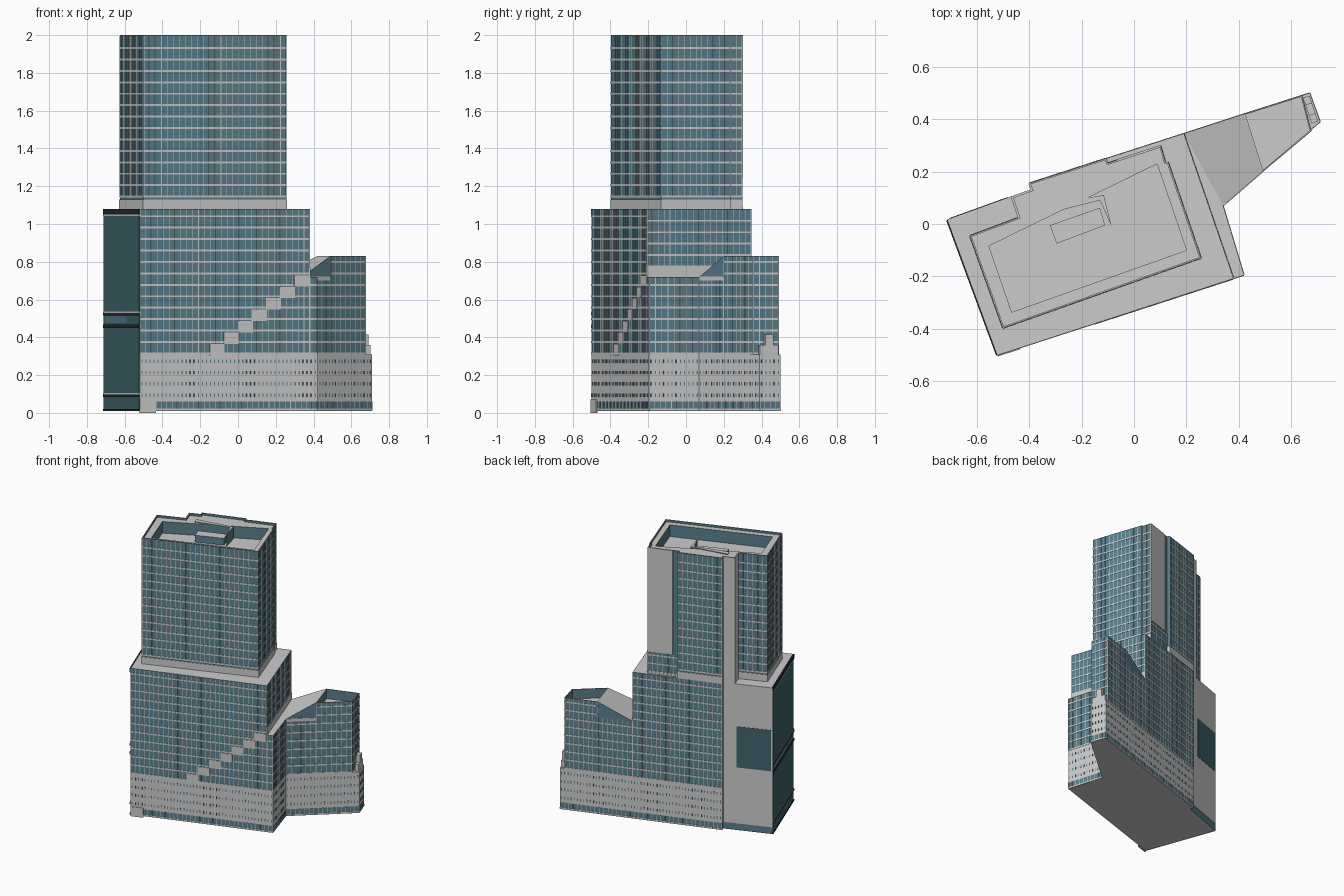
import bpy, bmesh
from mathutils import Vector

if "Cube" in bpy.data.objects:
    bpy.data.objects.remove(bpy.data.objects["Cube"])


def material(name, col):
    m = bpy.data.materials.new(name)
    m.diffuse_color = (*col, 1)
    m.use_nodes = True
    m.node_tree.nodes["Principled BSDF"].inputs["Base Color"].default_value = m.diffuse_color
    return m


GREY = material("concrete", (0.62, 0.61, 0.60))
GLASS = material("glass", (0.10, 0.21, 0.26))
TEAL = material("dark_glass", (0.05, 0.13, 0.15))
DARK = material("dark_trim", (0.02, 0.025, 0.03))


def finish(name, bm, mats):
    bmesh.ops.recalc_face_normals(bm, faces=bm.faces[:])
    me = bpy.data.meshes.new(name)
    bm.to_mesh(me)
    bm.free()
    for m in mats:
        me.materials.append(m)
    ob = bpy.data.objects.new(name, me)
    bpy.context.collection.objects.link(ob)
    return ob


def prism(name, pts, z0, z1, side=GLASS, rim=None):
    """Extruded plan; z1 may be one height per point; rim = (width, depth) parapet."""
    bm = bmesh.new()
    n = len(pts)
    tops = z1 if isinstance(z1, (list, tuple)) else [z1] * n
    lo = [bm.verts.new((x, y, z0)) for x, y in pts]
    hi = [bm.verts.new((x, y, z)) for (x, y), z in zip(pts, tops)]
    bm.faces.new(lo[::-1])
    top = bm.faces.new(hi)
    for i in range(n):
        j = (i + 1) % n
        bm.faces.new((lo[i], lo[j], hi[j], hi[i]))
    bm.normal_update()
    if rim:
        bmesh.ops.inset_region(bm, faces=[top], thickness=rim[0])
        inner = bmesh.ops.extrude_discrete_faces(bm, faces=[top])["faces"][0]
        bmesh.ops.translate(bm, verts=inner.verts[:], vec=(0, 0, -rim[1]))
    bm.normal_update()
    for f in bm.faces:
        f.material_index = 0 if abs(f.normal.z) > 0.1 else 1
    return finish(name, bm, [GREY, side])


def add_panel(bm, a, b, s0, s1, z0, z1, d=0.002):
    """Thin box on wall a-b between distances s0 and s1; outside is to the right of a->b."""
    a, b = Vector(a), Vector(b)
    u = (b - a).normalized()
    o = Vector((u.y, -u.x)) * d
    p, q = a + u * s0, a + u * s1
    plan = [p - o, q - o, q + o, p + o]
    lo = [bm.verts.new((*v, z0)) for v in plan]
    hi = [bm.verts.new((*v, z1)) for v in plan]
    bm.faces.new(lo[::-1])
    bm.faces.new(hi)
    for i in range(4):
        j = (i + 1) % 4
        bm.faces.new((lo[i], lo[j], hi[j], hi[i]))


def length(a, b):
    return (Vector(b) - Vector(a)).length


def panel(name, a, b, t0, t1, z0, z1, mat, d=0.003):
    """Panel between fractions t0 and t1 of a wall."""
    bm = bmesh.new()
    L = length(a, b)
    add_panel(bm, a, b, L * t0, L * t1, z0, z1, d)
    return finish(name, bm, [mat])


def curtain(name, walls, step=0.033, floor=0.0605):
    """Floor bands and mullions over a list of (a, b, z0, z1)."""
    bm = bmesh.new()
    for a, b, z0, z1 in walls:
        L = length(a, b)
        z = z0
        while z < z1 - 0.012:
            add_panel(bm, a, b, 0, L, z, z + 0.010)
            z += floor
        n = max(1, round(L / step))
        for i in range(n + 1):
            s = min(max(L * i / n, 0.002), L - 0.002)
            add_panel(bm, a, b, s - 0.0015, s + 0.0015, z0, z1, 0.0015)
    return finish(name, bm, [GREY])


# Plan corners shared by the volumes
W, S = (-0.71, 0.015), (-0.52, -0.50)
SE, E = (0.38, -0.208), (0.42, -0.195)
NOTCH, KNEE, TIP_S, TIP_N = (0.34, 0.07), (0.49, 0.20), (0.675, 0.355), (0.64, 0.49)
RIDGE, NE = (0.42, 0.42), (0.19, 0.345)
SLAB, SLAB_IN = (-0.40, 0.155), (-0.39, 0.13)

# Podium, glazed ground floor below a concrete base
BASE = [W, S, E, NOTCH, (0.71, 0.39), (0.67, 0.50), SLAB, SLAB_IN]
prism("ground_floor", BASE, 0.01, 0.06)
prism("podium", BASE, 0.06, 0.31, GREY)

# Middle block, low link, sloping roof link and wing
prism("middle_block", [W, S, SE, NE, SLAB, SLAB_IN], 0.31, 1.08)
prism("low_link", [SE, E, NOTCH, NE], 0.31, 0.72)
prism("sloped_link", [NOTCH, KNEE, RIDGE, NE], 0.31, [0.72, 0.83, 0.83, 0.72])
prism("wing", [KNEE, TIP_S, TIP_N, RIDGE], 0.31, 0.83, rim=(0.006, 0.07))

# Tower with parapet and sunken roof
T = [(-0.626, -0.045), (-0.50, -0.397), (0.256, -0.13), (0.13, 0.237), (0.12, 0.235),
     (0.102, 0.298), (-0.10, 0.232), (-0.107, 0.25), SLAB, SLAB_IN,
     (-0.466, 0.103), (-0.44, 0.025)]
tower = prism("tower", T, 1.08, 2.0, rim=(0.008, 0.015))
cutter = prism("roof_pit_cutter", [(-0.553, -0.084), (-0.466, -0.336), (0.20, -0.10), (0.088, 0.229)],
               1.90, 2.1)
cutter.hide_render = True
mod = tower.modifiers.new("roof_pit", "BOOLEAN")
mod.operation, mod.object, mod.solver = "DIFFERENCE", cutter, "EXACT"
bpy.context.view_layer.objects.active = tower
bpy.ops.object.modifier_apply(modifier=mod.name)
bpy.data.objects.remove(cutter)

# Rooftop plant rooms
prism("plant_room", [(-0.385, 0.065), (-0.37, 0.03), (-0.13, 0.105 - 0.015), (-0.085, -0.01), (-0.115, 0.11)],
      1.89, 1.99)
prism("lift_room", [(-0.32, -0.005), (-0.295, -0.075), (-0.11, -0.005), (-0.13, 0.062)], 1.89, 1.95)

# Floor bands and mullions
curtain("tower_bands", [(T[i], T[(i + 1) % 12], 1.14, 1.995) for i in (0, 1, 2, 4, 7, 11)])
curtain("tower_back_bands", [(T[5], T[6], 1.09, 1.24)])
curtain("middle_bands", [(S, SE, 0.31, 1.08), (NE, SLAB, 0.31, 1.08), (SE, NE, 0.77, 1.08)])
curtain("wing_bands", [(SE, E, 0.31, 0.72), (E, NOTCH, 0.31, 0.72), (NOTCH, KNEE, 0.31, 0.72),
                       (KNEE, TIP_S, 0.31, 0.83), (TIP_S, TIP_N, 0.31, 0.83),
                       (TIP_N, RIDGE, 0.31, 0.83), (RIDGE, NE, 0.31, 0.72)])
curtain("ground_mullions", [(BASE[i], BASE[i + 1], 0.012, 0.06) for i in range(1, 7)], 0.03)

# Punched podium windows
bm = bmesh.new()
for i in range(1, 6):
    a, b = BASE[i], BASE[i + 1]
    n = int(length(a, b) / 0.022)
    for k in range(n):
        s = length(a, b) * (k + 0.5) / n
        for row in range(4):
            z = 0.085 + 0.06 * row
            add_panel(bm, a, b, s - 0.003, s + 0.003, z, z + 0.018, 0.0015)
finish("podium_windows", bm, [GLASS])

# Concrete bands, blank walls and stepped cladding
for i in range(12):
    if i != 3:
        panel("tower_foot_band", T[i], T[(i + 1) % 12], 0, 1, 1.08, 1.09 if i == 5 else 1.13, GREY)
panel("tower_blank_wall", T[5], T[6], 0.0, 0.82, 1.24, 2.0, GREY)
panel("core_wall", SLAB_IN, T[10], 0, 1, 0.06, 2.0, GREY)
panel("core_return", SLAB, SLAB_IN, 0, 1, 0.06, 2.0, GREY)
panel("core_side", T[10], T[11], 0, 1, 1.08, 2.0, GREY)
panel("roof_foot_band", SE, NE, 0, 1, 0.72, 0.77, GREY)
panel("slope_gable", NOTCH, KNEE, 0.02, 0.98, 0.70, 0.722, GREY)
panel("back_blank_wall", T[10], W, 0, 1, 0.06, 1.08, GREY)
panel("back_window", T[10], W, 0.06, 0.97, 0.47, 0.77, TEAL, 0.005)
panel("corner_pier", S, E, 0, 0.09, 0.0, 0.07, GREY, 0.005)
for k in range(7):
    t = (0.37 + 0.0745 * k) / 0.94
    panel("stepped_cladding", S, E, t, t + 0.0785 / 0.94, 0.305 + 0.0605 * k, 0.365 + 0.0605 * k, GREY, 0.0035)

# Dark glazed left end with trim bands
panel("left_glazing", W, S, 0.01, 0.99, 0.01, 1.06, TEAL, 0.003)
for z0, z1 in ((0.01, 0.02), (0.085, 0.097), (0.45, 0.467), (0.515, 0.53), (1.05, 1.08)):
    panel("left_trim", W, S, 0, 1, z0, z1, DARK, 0.006)
for z in (0.097, 0.53, 1.042):
    panel("left_sill", W, S, 0, 1, z, z + 0.007, GREY, 0.005)
panel("left_balcony_inset", W, S, 0.05, 0.65, 0.475, 0.51, GLASS, 0.005)

# Small blocks on the wing end terrace
for t0, t1, h in ((0.02, 0.3, 0.36), (0.3, 0.7, 0.415), (0.7, 0.95, 0.36)):
    panel("terrace_block", (0.69, 0.385), (0.655, 0.49), t0, t1, 0.31, h, GREY, 0.013)
